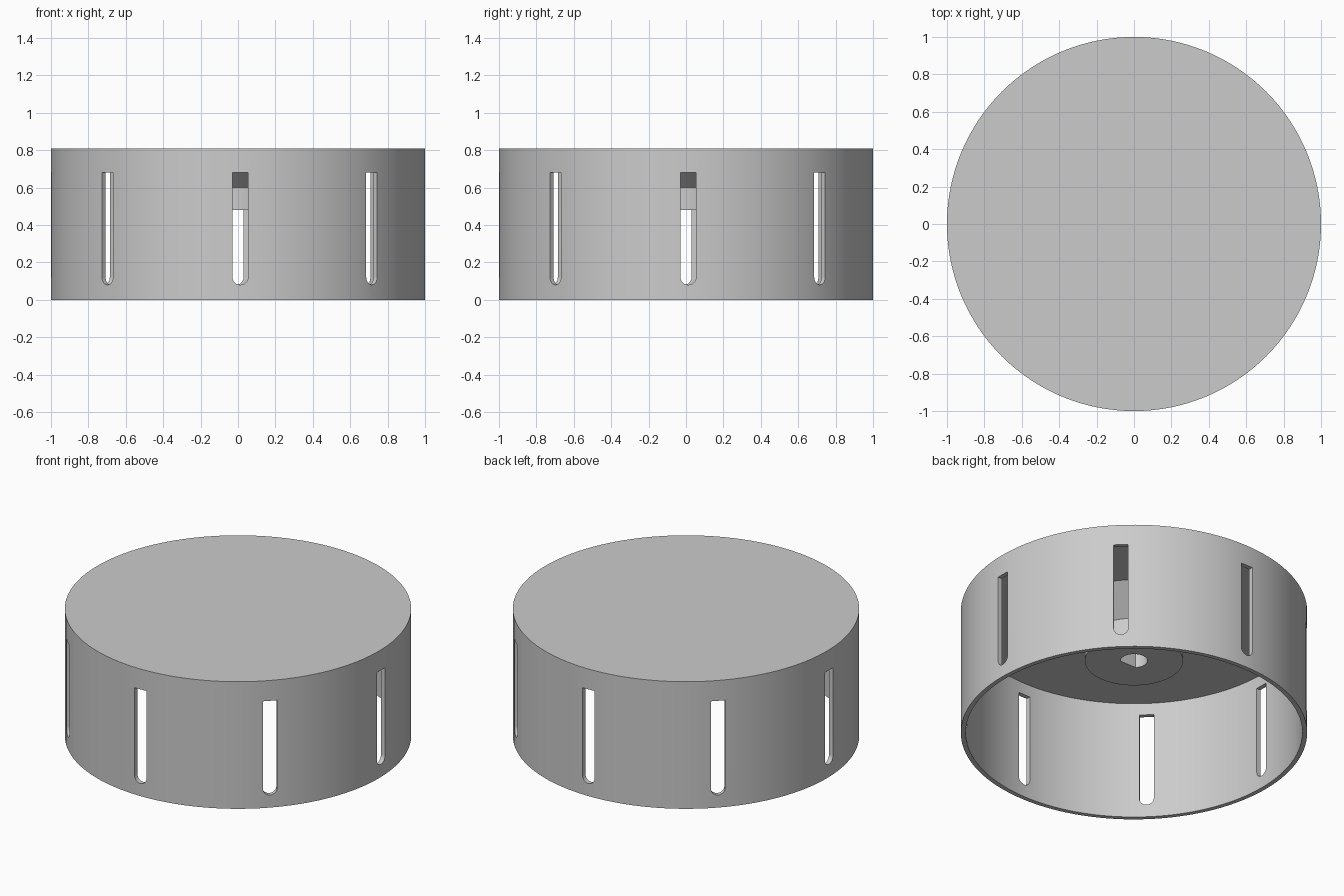
import bpy, bmesh
from math import sin, cos, pi, radians, acos
from mathutils import Matrix, Vector

if "Cube" in bpy.data.objects:
    bpy.data.objects.remove(bpy.data.objects["Cube"], do_unlink=True)

SEGMENTS = 128
HEIGHT = 0.81

grey = bpy.data.materials.new("plain grey")
grey.use_nodes = True
colour = (0.6, 0.6, 0.6, 1)
grey.diffuse_color = colour
grey.node_tree.nodes["Principled BSDF"].inputs["Base Color"].default_value = colour


def finish(bm, name):
    bmesh.ops.recalc_face_normals(bm, faces=bm.faces)
    mesh = bpy.data.meshes.new(name)
    bm.to_mesh(mesh)
    bm.free()
    mesh.materials.append(grey)
    obj = bpy.data.objects.new(name, mesh)
    bpy.context.collection.objects.link(obj)
    return obj


def lathe(name, profile):
    """Revolve (radius, z) points that start and end on the axis."""
    bm = bmesh.new()
    verts = [bm.verts.new((r, 0, z)) for r, z in profile]
    edges = [bm.edges.new(pair) for pair in zip(verts, verts[1:])]
    bmesh.ops.spin(bm, geom=verts + edges, cent=(0, 0, 0), axis=(0, 0, 1),
                   angle=2 * pi, steps=SEGMENTS)
    bmesh.ops.remove_doubles(bm, verts=bm.verts, dist=0.0005)
    return finish(bm, name)


def prism(bm, outline, depth, matrix):
    """Extrude an outline by a depth vector and place it."""
    base = [bm.verts.new(matrix @ Vector(p)) for p in outline]
    end = [bm.verts.new(matrix @ (Vector(p) + Vector(depth))) for p in outline]
    bm.faces.new(base)
    bm.faces.new(end)
    for i in range(len(base)):
        j = (i + 1) % len(base)
        bm.faces.new((base[i], base[j], end[j], end[i]))


# Hollow cap: outer wall, open bottom, flat ceiling, conical neck and hub
cap = lathe("cap_body", [
    (0, HEIGHT), (1, HEIGHT), (1, 0), (0.972, 0), (0.972, 0.755),
    (0.46, 0.755), (0.284, 0.6), (0.284, 0.48), (0, 0.48)])

# Cutter: eight wall slots, square at the top and rounded at the bottom
bm = bmesh.new()
half, bottom, top, shift = 0.042, 0.08, 0.68, 0.012
slot = [(shift + half, -1.2, top), (shift - half, -1.2, top)]
for i in range(13):
    a = pi + pi * i / 12
    slot.append((shift + half * cos(a), -1.2, bottom + half + half * sin(a)))
for i in range(8):
    prism(bm, slot, (0, 0.4, 0), Matrix.Rotation(radians(45 * i), 4, "Z"))

# Cutter: D-shaped shaft hole with its flat towards the front
radius, flat = 0.078, 0.053
half_flat = acos(flat / radius)
hole = []
for i in range(33):
    a = -pi / 2 + half_flat + (2 * pi - 2 * half_flat) * i / 32
    hole.append((radius * cos(a), radius * sin(a), 0.4))
prism(bm, hole, (0, 0, 0.35), Matrix.Identity(4))
cutter = finish(bm, "slot_cutter")

# Cut the openings and remove the helper
cut = cap.modifiers.new("openings", "BOOLEAN")
cut.operation = "DIFFERENCE"
cut.solver = "EXACT"
cut.object = cutter
bpy.ops.object.select_all(action="DESELECT")
cap.select_set(True)
bpy.context.view_layer.objects.active = cap
bpy.ops.object.modifier_apply(modifier=cut.name)
bpy.data.objects.remove(cutter, do_unlink=True)
bpy.ops.object.shade_smooth_by_angle(angle=radians(25))
